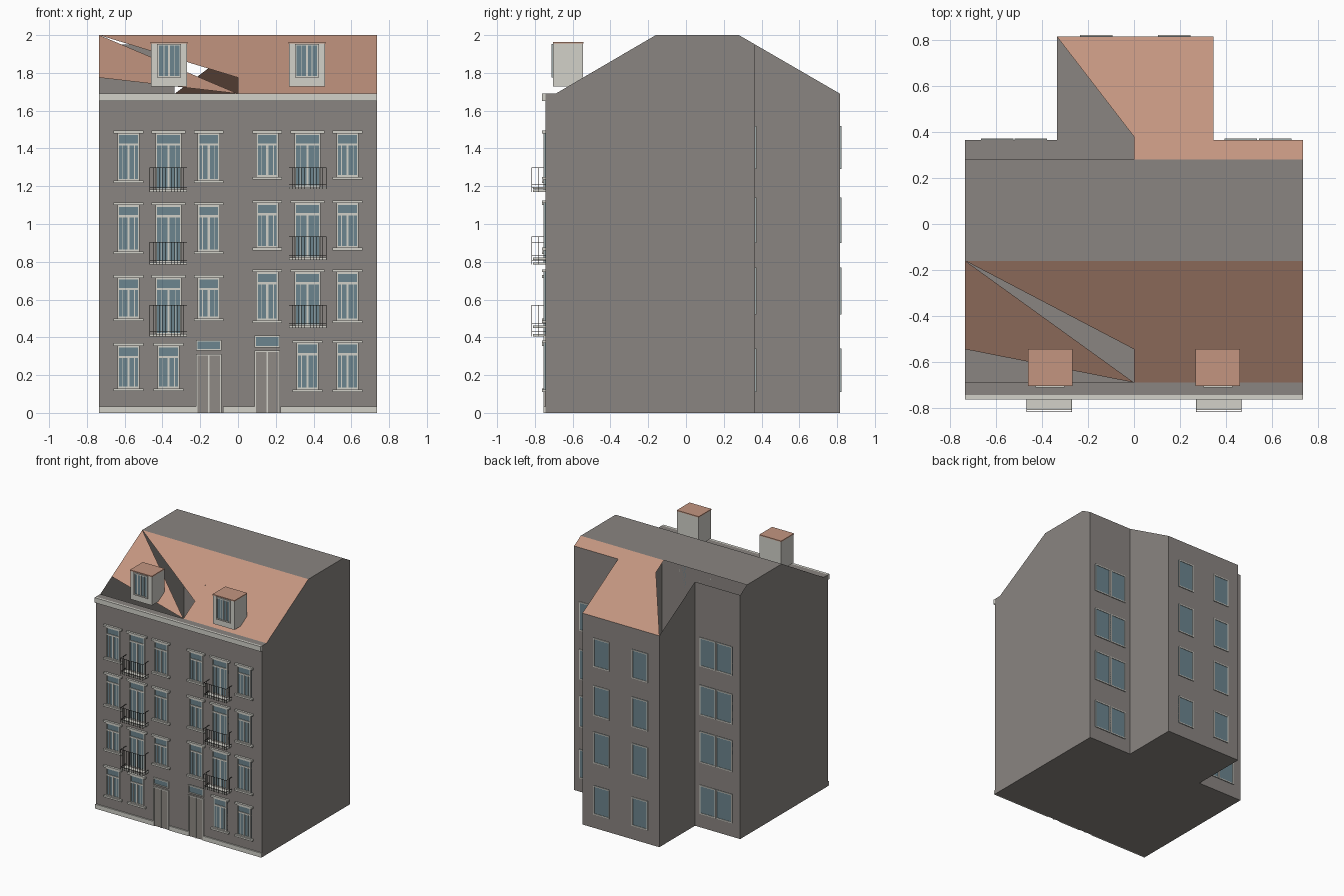
import bpy
import bmesh

default = bpy.data.objects.get("Cube")
if default:
    bpy.data.objects.remove(default, do_unlink=True)


def linear(hex_code):
    values = [int(hex_code[i:i + 2], 16) / 255 for i in (0, 2, 4)]
    return tuple(((v + 0.055) / 1.055) ** 2.4 if v > 0.04 else v / 12.92 for v in values) + (1.0,)


def material(name, hex_code):
    mat = bpy.data.materials.new(name)
    mat.use_nodes = True
    mat.diffuse_color = linear(hex_code)
    mat.node_tree.nodes["Principled BSDF"].inputs["Base Color"].default_value = linear(hex_code)
    return mat


plaster = material("grey plaster", "8a8581")
tile = material("clay roof tile", "c39580")
trim = material("pale stone trim", "d2d1c9")
glass = material("blue grey glass", "6c858e")
iron = material("dark iron", "2c2a29")
door_paint = material("door paint", "8f8a85")

parts = {}


def part(name, mat):
    """Fetch or start the mesh that collects one kind of part."""
    if name not in parts:
        parts[name] = (bmesh.new(), mat)
    return parts[name][0]


def box(name, mat, x, y, z):
    """Add a box from three (low, high) ranges."""
    bm = part(name, mat)
    verts = bmesh.ops.create_cube(bm, size=1)["verts"]
    for v in verts:
        for axis, (low, high) in enumerate((x, y, z)):
            v.co[axis] = low if v.co[axis] < 0 else high


def panel(name, mat, points):
    bm = part(name, mat)
    bm.faces.new([bm.verts.new(p) for p in points])


# Main dimensions
SIDE = 0.735
FRONT, BACK, REAR = -0.745, 0.365, 0.815
WING_L, WING_R = -0.335, 0.345
EAVE, TOP = 1.69, 2.0
LEDGE, RIDGE_F, RIDGE_B = -0.69, -0.16, 0.28


def slope(y):
    """Height of the rear roof plane."""
    return TOP - (y - RIDGE_B) * (TOP - EAVE) / (REAR - RIDGE_B)


# Walls as an open shell
profile = [(FRONT, 0), (BACK, 0), (BACK, slope(BACK)), (RIDGE_B, TOP),
           (RIDGE_F, TOP), (LEDGE, EAVE), (FRONT, EAVE)]
for x in (-SIDE, SIDE):
    panel("walls", plaster, [(x, y, z) for y, z in profile])
for xa, xb, y, top in ((-SIDE, SIDE, FRONT, EAVE), (-SIDE, WING_L, BACK, slope(BACK)),
                       (WING_R, SIDE, BACK, slope(BACK)), (WING_L, WING_R, REAR, EAVE)):
    panel("walls", plaster, [(xa, y, 0), (xb, y, 0), (xb, y, top), (xa, y, top)])
for x in (WING_L, WING_R):
    panel("walls", plaster, [(x, BACK, 0), (x, REAR, 0), (x, REAR, EAVE), (x, BACK, slope(BACK))])
panel("walls", plaster, [(-SIDE, FRONT, EAVE), (SIDE, FRONT, EAVE), (SIDE, LEDGE, EAVE), (-SIDE, LEDGE, EAVE)])
footprint = [(-SIDE, FRONT), (SIDE, FRONT), (SIDE, BACK), (WING_R, BACK), (WING_R, REAR),
             (WING_L, REAR), (WING_L, BACK), (-SIDE, BACK)]
panel("ground_floor_base", plaster, [(x, y, 0) for x, y in reversed(footprint)])

# Flat roof deck and rear tiles, open over the right half
panel("roof_deck", plaster, [(-SIDE, RIDGE_F, TOP), (SIDE, RIDGE_F, TOP), (SIDE, RIDGE_B, TOP), (-SIDE, RIDGE_B, TOP)])
rear = [(0, RIDGE_B), (SIDE, RIDGE_B), (SIDE, BACK), (WING_R, BACK),
        (WING_R, REAR), (WING_L, REAR), (0, 0.38)]
panel("rear_roof", tile, [(x, y, slope(y)) for x, y in rear])

# Front tiles: one whole half, one half of loose triangles
MID_Y, MID_Z = -0.545, 1.775
panel("front_roof", tile, [(0, LEDGE, EAVE), (SIDE, LEDGE, EAVE), (SIDE, RIDGE_F, TOP), (0, RIDGE_F, TOP)])
panel("front_roof", tile, [(-SIDE, RIDGE_F, TOP), (0, MID_Y, MID_Z), (0, RIDGE_F, TOP)])
panel("front_roof", tile, [(-SIDE, RIDGE_F, TOP), (-SIDE, MID_Y, MID_Z), (0, LEDGE, EAVE)])

# Cornice and plinth, interrupted at the doors
box("cornice", trim, (-SIDE, SIDE), (-0.763, FRONT), (1.65, EAVE))
for xa, xb in ((-SIDE, -0.22), (-0.08, 0.09), (0.225, SIDE)):
    box("plinth", trim, (xa, xb), (-0.755, FRONT), (0, 0.035))


def plate(name, mat, x, z, y, depth):
    """A thin plate on a wall at y, standing out along the sign of depth."""
    box(name, mat, x, sorted((y, y + depth)), z)


def frame(name, x, z, y, depth, width):
    """Four trim bars around an opening."""
    for xs in ((x[0], x[0] + width), (x[1] - width, x[1])):
        plate(name, trim, xs, z, y, depth)
    for zs in ((z[0], z[0] + width), (z[1] - width, z[1])):
        plate(name, trim, (x[0] + width, x[1] - width), zs, y, depth)


def front_window(cx, half, low, high, y=FRONT, transom=True):
    x = (cx - half, cx + half)
    plate("window_glass", glass, x, (low, high), y, -0.003)
    frame("window_frames", x, (low, high), y, -0.009, 0.009)
    bar = high - 0.065 if transom else high
    plate("window_frames", trim, (cx - 0.006, cx + 0.006), (low, bar), y, -0.007)
    if transom:
        plate("window_frames", trim, x, (bar, bar + 0.012), y, -0.008)
        for side in (-1, 1):
            edge = cx + side * half * 0.55
            plate("window_frames", trim, (edge - 0.002, edge + 0.002), (low, bar), y, -0.005)


def lintel(cx, half, z):
    plate("lintels_and_sills", trim, (cx - half - 0.02, cx + half + 0.02), (z, z + 0.014), FRONT, -0.017)


def balcony(cx, low, high):
    x, y = (cx - 0.098, cx + 0.098), (-0.818, FRONT)
    box("balcony_slabs", trim, x, (-0.81, FRONT), (low, low + 0.012))
    t = 0.0025
    for z in (low + 0.025, high):
        box("balcony_railings", iron, x, (y[0], y[0] + t), (z - t, z))
        for xs in x:
            box("balcony_railings", iron, (xs - t / 2, xs + t / 2), y, (z - t, z))
    count = 12
    for i in range(count + 1):
        bx = x[0] + (x[1] - x[0]) * i / count
        box("balcony_railings", iron, (bx - t / 2, bx + t / 2), (y[0], y[0] + t), (low, high))
    for bx in x:
        box("balcony_railings", iron, (bx - t / 2, bx + t / 2), (-0.78, -0.78 + t), (low, high))


def door(cx, height, transom_low, transom_high):
    half = 0.068
    x = (cx - half, cx + half)
    plate("doors", door_paint, x, (0, height), FRONT, -0.004)
    for xs in (x[0], cx - 0.004, x[1] - 0.008):
        plate("door_frames", trim, (xs, xs + 0.008), (0, height), FRONT, -0.01)
    plate("door_frames", trim, x, (height - 0.008, height), FRONT, -0.01)
    plate("window_glass", glass, x, (transom_low, transom_high), FRONT, -0.003)
    frame("door_frames", x, (transom_low, transom_high), FRONT, -0.01, 0.008)


# Two neighbouring facades: floor heights, balcony heights, door
facades = [
    (-1, [(0.13, 0.355), (0.50, 0.715), (0.855, 1.10), (1.23, 1.48)],
     [(0.405, 0.57), (0.785, 0.905), (1.17, 1.30)], (0.313, 0.33, 0.385)),
    (1, [(0.125, 0.37), (0.49, 0.745), (0.875, 1.11), (1.25, 1.48)],
     [(0.45, 0.57), (0.81, 0.935), (1.185, 1.30)], (0.33, 0.345, 0.41)),
]
for side, floors, balconies, door_heights in facades:
    door(side * 0.155, *door_heights)
    for level, (low, high) in enumerate(floors):
        for column in (0.155, 0.368, 0.58):
            cx, half, base = side * column, 0.059, low
            if column == 0.155 and level == 0:
                continue
            if column == 0.368 and level > 0:
                half, base = 0.069, balconies[level - 1][0] + 0.01
                balcony(cx, *balconies[level - 1])
            else:
                lintel(cx, half, low - 0.014)
            front_window(cx, half, base, high)
            lintel(cx, half, high)

# Dormers
for side in (-1, 1):
    cx = side * 0.365
    x = (cx - 0.095, cx + 0.095)
    box("dormers", trim, x, (-0.703, -0.545), (1.728, 1.955))
    box("dormer_roofs", tile, (x[0] - 0.002, x[1] + 0.002), (-0.705, -0.543), (1.955, 1.963))
    front_window(cx, 0.063, 1.775, 1.953, -0.703, False)
    for s in (-1, 1):
        plate("dormer_mullions", trim, sorted((cx + s * 0.025, cx + s * 0.03)), (1.775, 1.953), -0.703, -0.006)

# Rear windows: singles on the wing, pairs beside it
for low, high in ((0.11, 0.34), (0.52, 0.77), (0.90, 1.14), (1.29, 1.52)):
    for cx, y in ((-0.165, REAR), (0.175, REAR), (-0.595, BACK), (-0.45, BACK), (0.465, BACK), (0.615, BACK)):
        x = (cx - 0.071, cx + 0.071)
        plate("rear_window_glass", glass, x, (low, high), y, 0.003)
        frame("rear_window_frames", x, (low, high), y, 0.007, 0.008)

# Turn the collected meshes into objects
for name, (bm, mat) in parts.items():
    if name in ("walls", "roof_deck", "front_roof"):
        bmesh.ops.remove_doubles(bm, verts=bm.verts, dist=0.0001)
    bmesh.ops.recalc_face_normals(bm, faces=bm.faces)
    mesh = bpy.data.meshes.new(name)
    bm.to_mesh(mesh)
    bm.free()
    mesh.materials.append(mat)
    bpy.context.collection.objects.link(bpy.data.objects.new(name, mesh))
